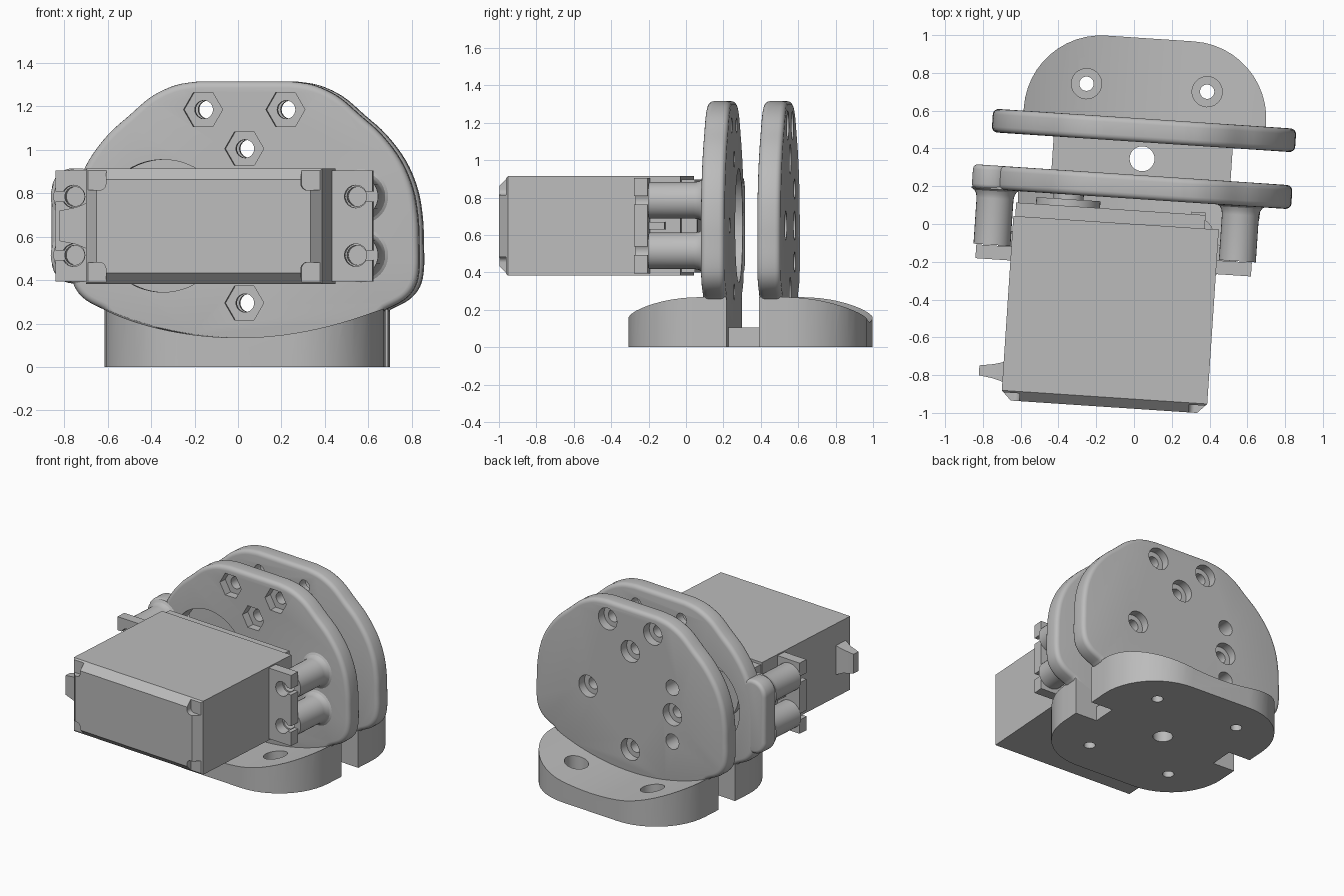
import bpy, bmesh
from math import sin, cos, pi, radians, sqrt
from mathutils import Vector, Matrix

if "Cube" in bpy.data.objects:
    bpy.data.objects.remove(bpy.data.objects["Cube"], do_unlink=True)

TURN = radians(-3.8)      # whole assembly is turned slightly about z
XC = 0.02                 # centre line of plates and base
ZC = 0.65                 # height of the drive axis
SHAFT_X = -0.355
POSTS = [(x, z) for x in (-0.743, 0.559) for z in (0.515, 0.785)]

grey = bpy.data.materials.new("plain_grey")
grey.use_nodes = True
COLOR = (0.5, 0.5, 0.5, 1)
grey.diffuse_color = COLOR
grey.node_tree.nodes["Principled BSDF"].inputs["Base Color"].default_value = COLOR
parts = []


def finish(name, bm):
    bmesh.ops.recalc_face_normals(bm, faces=bm.faces)
    mesh = bpy.data.meshes.new(name)
    bm.to_mesh(mesh)
    bm.free()
    mesh.materials.append(grey)
    obj = bpy.data.objects.new(name, mesh)
    bpy.context.collection.objects.link(obj)
    parts.append(obj)
    return obj


def prism(name, outline, lo, hi, axis="y", bevel=0):
    """Extrude a 2D outline along y (outline in x,z) or z (outline in x,y)."""
    bm = bmesh.new()
    place = (lambda u, v: (u, lo, v)) if axis == "y" else (lambda u, v: (u, v, lo))
    face = bm.faces.new([bm.verts.new(place(u, v)) for u, v in outline])
    ext = bmesh.ops.extrude_face_region(bm, geom=[face])
    shift = Vector((0, hi - lo, 0)) if axis == "y" else Vector((0, 0, hi - lo))
    bmesh.ops.translate(bm, vec=shift, verts=[g for g in ext["geom"] if isinstance(g, bmesh.types.BMVert)])
    if bevel:
        k = 1 if axis == "y" else 2
        rim = [e for e in bm.edges if abs(e.verts[0].co[k] - e.verts[1].co[k]) < 1e-5]
        bmesh.ops.bevel(bm, geom=rim, offset=bevel, segments=4, profile=0.5, affect="EDGES")
    return finish(name, bm)


def circle(x, y, r, n=32):
    return [(x + r * cos(2 * pi * i / n), y + r * sin(2 * pi * i / n)) for i in range(n)]


def rect(x0, x1, y0, y1, r=0, n=12):
    if not r:
        return [(x0, y0), (x1, y0), (x1, y1), (x0, y1)]
    corners = [(x1 - r, y1 - r), (x0 + r, y1 - r), (x0 + r, y0 + r), (x1 - r, y0 + r)]
    return [(cx + r * cos(pi / 2 * (q + i / n)), cy + r * sin(pi / 2 * (q + i / n)))
            for q, (cx, cy) in enumerate(corners) for i in range(n + 1)]


def cut(obj, cutters):
    bpy.context.view_layer.objects.active = obj
    for c in cutters:
        mod = obj.modifiers.new("cut", "BOOLEAN")
        mod.operation = "DIFFERENCE"
        mod.object = c
        bpy.ops.object.modifier_apply(modifier=mod.name)
        parts.remove(c)
        bpy.data.objects.remove(c, do_unlink=True)


def smooth_path(pts, steps=4):
    """Catmull-Rom curve through the points."""
    p = [Vector(q) for q in [pts[0]] + pts + [pts[-1]]]
    out = []
    for a, b, c, d in zip(p, p[1:], p[2:], p[3:]):
        for i in range(steps):
            t = i / steps
            out.append(0.5 * (2 * b + (c - a) * t + (2 * a - 5 * b + 4 * c - d) * t * t
                              + (3 * b - a - 3 * c + d) * t ** 3))
    return [(v.x, v.y) for v in out] + [pts[-1]]


# Plate outline: half profile, mirrored, closed by a shallow bottom arc
ARC_R = 1.63
half = smooth_path([(0.21, 1.315), (0.32, 1.297), (0.43, 1.245), (0.53, 1.16), (0.63, 1.07),
                    (0.72, 0.95), (0.775, 0.82), (0.798, 0.69), (0.803, 0.57), (0.803, 0.45),
                    (0.785, 0.37), (0.735, 0.31), (0.65, 0.265)])
arc = [(x / 20, 0.1 + ARC_R - sqrt(ARC_R ** 2 - (x / 20) ** 2)) for x in range(12, -13, -1)]
outline = [(XC + x, z) for x, z in half + arc + [(-x, z) for x, z in reversed(half)]]

SPOKE = 0.355
nuts = [(XC - 0.19, 1.185), (XC + 0.19, 1.185), (XC, ZC + SPOKE), (XC, ZC - SPOKE), (XC + SPOKE, ZC)]

# Front plate with nut pockets, drive opening and a side lug
front = prism("front_plate", outline, 0.133, 0.26, bevel=0.03)
cutters = [prism("c", circle(SHAFT_X, ZC, 0.305, 64), 0, 0.4)]
for x, z in nuts:
    cutters.append(prism("c", circle(x, z, 0.09, 6), 0, 0.19))
    cutters.append(prism("c", circle(x, z, 0.042, 24), 0, 0.4))
cut(front, cutters)
prism("side_lug", rect(-0.87, -0.665, 0.385, 0.915, 0.1), 0.133, 0.26, bevel=0.025)

# Back plate with counterbored screw holes
back = prism("back_plate", outline, 0.435, 0.56, bevel=0.03)
cutters = []
for x, z in nuts + [(XC - SPOKE, ZC)]:
    cutters.append(prism("c", circle(x, z, 0.078), 0.5, 0.7))
    cutters.append(prism("c", circle(x, z, 0.042, 24), 0.3, 0.7))
for dz in (-0.195, 0.195):
    cutters.append(prism("c", circle(XC - SPOKE, ZC + dz, 0.055, 24), 0.3, 0.7))
cut(back, cutters)

# Base: rounded block with a hollowed top, a gap between plates and screw holes
YB = 0.3475
base = prism("base", rect(XC - 0.643, XC + 0.643, YB - 0.638, YB + 0.638, 0.41), 0, 0.272, "z")
cutters = [prism("c", circle(XC, 0.135 + ARC_R, ARC_R, 192), -1, 2),
           prism("c", rect(XC - 1, XC + 1, 0.26, 0.435), 0.105, 0.5, "z"),
           prism("c", circle(XC, YB, 0.066), -0.1, 0.5, "z")]
for s in (-1, 1):
    cutters.append(prism("c", rect(XC + s * 0.75 - 0.275, XC + s * 0.75 + 0.275, 0.26, 0.435), -0.1, 0.5, "z"))
    for t in (-1, 1):
        x, y = XC + s * 0.32, YB + t * 0.377
        cutters.append(prism("c", circle(x, y, 0.08), 0.07, 0.5, "z"))
        cutters.append(prism("c", circle(x, y, 0.038, 24), -0.1, 0.5, "z"))
cut(base, cutters)

# Mounting posts: turned profile with a screw bore and a flared foot
for x, z in POSTS:
    bm = bmesh.new()
    prof = [(0, -0.06), (0.045, -0.06), (0.045, -0.16), (0.098, -0.16), (0.098, 0.085),
            (0.102, 0.107), (0.112, 0.125), (0.13, 0.136), (0.12, 0.15), (0, 0.15)]
    vs = [bm.verts.new((r, y, 0)) for r, y in prof]
    es = [bm.edges.new(pair) for pair in zip(vs, vs[1:])]
    bmesh.ops.spin(bm, geom=vs + es, cent=(0, 0, 0), axis=(0, 1, 0), angle=2 * pi, steps=32)
    bmesh.ops.remove_doubles(bm, verts=bm.verts, dist=1e-4)
    bmesh.ops.translate(bm, verts=bm.verts, vec=(x, 0, z))
    finish("mounting_post", bm)

# Servo body with chamfered end and notched corners
X0, X1, Z0, Z1 = -0.64, 0.45, 0.382, 0.914
body = prism("servo_body", rect(X0, X1, Z0, Z1), -0.976, 0)
bm = bmesh.new()
bm.from_mesh(body.data)
rim = [e for e in bm.edges if all(v.co.y < -0.97 for v in e.verts)]
bmesh.ops.bevel(bm, geom=rim, offset=0.051, segments=1, affect="EDGES")
bm.to_mesh(body.data)
bm.free()
cut(body, [prism("c", rect(x - 0.095, x + 0.095, z - 0.1, z + 0.1, 0.03), -1.1, -0.935)
           for x in (X0, X1) for z in (Z0, Z1)])

# Servo gear cover, drive disc and shaft
prism("gear_cover", rect(-0.63, 0.375, 0.4, 0.896), -0.01, 0.072)
prism("cover_tab", rect(0.3, 0.375, 0.56, 0.74), 0.06, 0.085)
prism("drive_disc", circle(SHAFT_X, ZC, 0.17, 48), 0.06, 0.108)
prism("drive_shaft", circle(SHAFT_X, ZC, 0.08), 0.1, 0.145)

# Servo ears with open screw slots, and a gusset behind each
for s, inner in ((-1, X0), (1, X1)):
    outer = -0.095 + s * 0.731
    lo, hi = sorted((inner - s * 0.02, outer))
    ear = prism("servo_ear", rect(lo, hi, 0.393, 0.905), -0.236, -0.163)
    cutters = []
    for x, z in POSTS:
        if x * s > 0:
            a, b = sorted((x, outer + s * 0.1))
            cutters.append(prism("c", circle(x, z, 0.052), -0.4, 0.1))
            cutters.append(prism("c", rect(a, b, z - 0.022, z + 0.022), -0.4, 0.1))
    cut(ear, cutters)
    lo, hi = sorted((inner - s * 0.02, inner + s * 0.07))
    prism("ear_gusset", rect(lo, hi, 0.63, 0.67), -0.17, -0.08)

# Cable boot: tapered stub on the servo side
bm = bmesh.new()
rings = [[bm.verts.new((x, -0.827 + a * hy, ZC + b * hz)) for a, b in ((-1, -1), (1, -1), (1, 1), (-1, 1))]
         for x, hy, hz in ((-0.63, 0.055, 0.11), (-0.665, 0.045, 0.095), (-0.69, 0.038, 0.085), (-0.767, 0.026, 0.07))]
for r0, r1 in zip(rings, rings[1:]):
    for i in range(4):
        bm.faces.new((r0[i], r0[(i + 1) % 4], r1[(i + 1) % 4], r1[i]))
bm.faces.new(rings[0])
bm.faces.new(rings[-1])
finish("cable_boot", bm)

# Shade and turn every part
for obj in parts:
    obj.rotation_euler.z = TURN
    bpy.ops.object.select_all(action="DESELECT")
    obj.select_set(True)
    bpy.context.view_layer.objects.active = obj
    bpy.ops.object.shade_smooth_by_angle(angle=radians(28))
